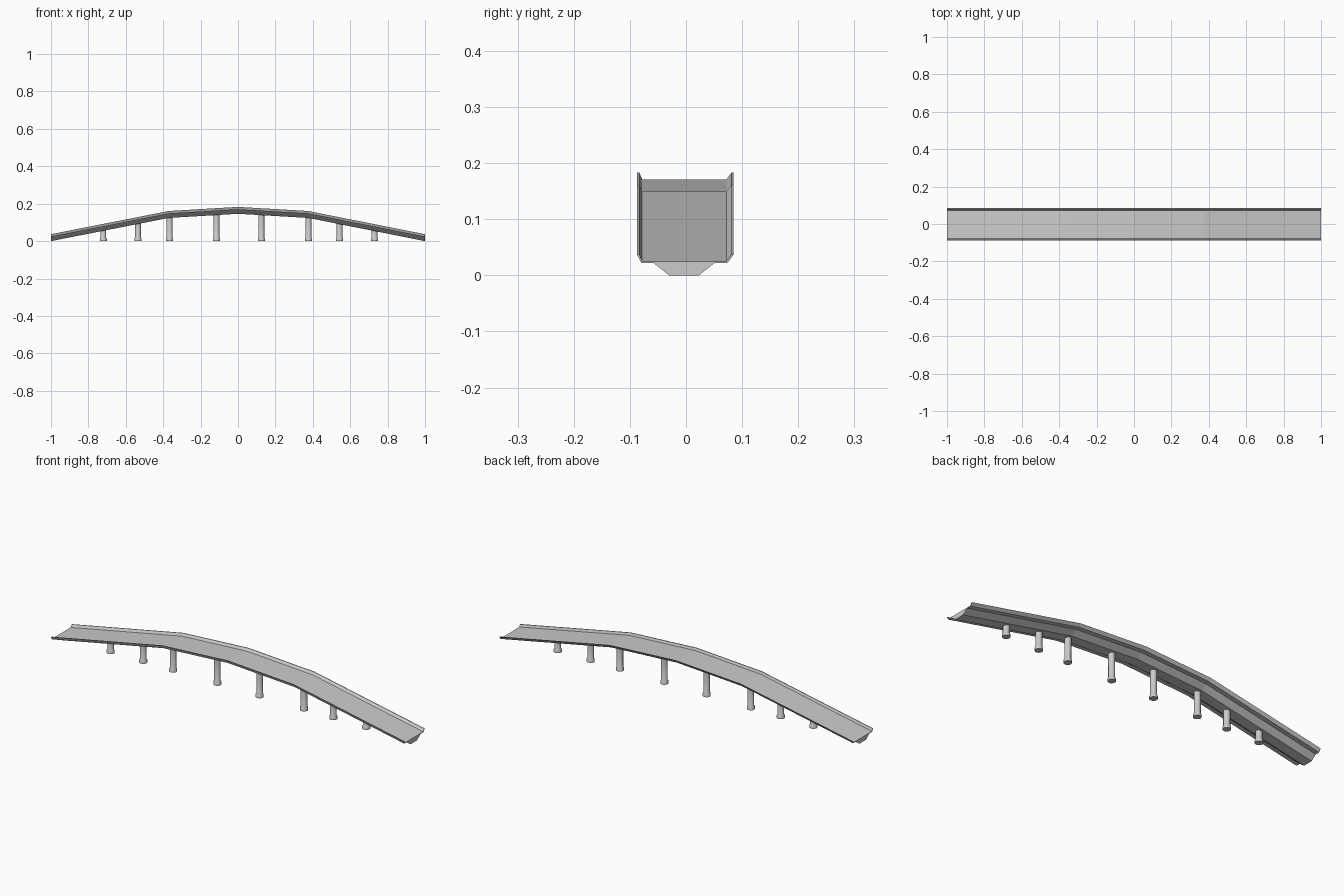
import bpy, bmesh, math
from mathutils import Matrix

if "Cube" in bpy.data.objects:
    bpy.data.objects.remove(bpy.data.objects["Cube"])

YC = -0.0035  # centre line of the girder and piers
# Deck surface height along the bridge
PATH = [(-1.0, 0.025), (-0.37, 0.149), (0.0, 0.171), (0.375, 0.149), (1.0, 0.025)]
# Cross-section (y, height relative to deck): flared parapets, thin wings, box girder
SECTION = [(-0.087, 0.012), (-0.080, -0.003), (-0.058, -0.003), (-0.030, -0.025),
           (0.023, -0.025), (0.051, -0.003), (0.074, -0.003), (0.085, 0.012),
           (0.081, 0.012), (0.072, 0.0), (-0.078, 0.0), (-0.083, 0.012)]


def finish(name, bm):
    bmesh.ops.recalc_face_normals(bm, faces=bm.faces[:])
    mesh = bpy.data.meshes.new(name)
    bm.to_mesh(mesh)
    bm.free()
    obj = bpy.data.objects.new(name, mesh)
    bpy.context.collection.objects.link(obj)
    return obj


def deck_height(x):
    for (x0, z0), (x1, z1) in zip(PATH, PATH[1:]):
        if x0 <= x <= x1:
            return z0 + (z1 - z0) * (x - x0) / (x1 - x0)


def loft(bm, rings):
    n = len(rings[0])
    for a, b in zip(rings, rings[1:]):
        for i in range(n):
            j = (i + 1) % n
            bm.faces.new((a[i], a[j], b[j], b[i]))
    bm.faces.new(rings[0])
    bm.faces.new(rings[-1][::-1])


# Arched deck with parapets and girder, swept along the path
bm = bmesh.new()
loft(bm, [[bm.verts.new((x, y, z + h)) for y, h in SECTION] for x, z in PATH])
finish("bridge_deck", bm)


# Round piers with a wider foot, reaching into the girder
def pier(name, x, sides=16):
    top = deck_height(x) - 0.018
    profile = [(0.019, 0.0), (0.019, 0.012), (0.0155, 0.018), (0.0155, top)]
    bm = bmesh.new()
    rings = []
    for r, z in profile:
        rings.append([bm.verts.new((x + r * math.cos(2 * math.pi * i / sides),
                                    YC + r * math.sin(2 * math.pi * i / sides), z))
                      for i in range(sides)])
    loft(bm, rings)
    obj = finish(name, bm)
    bpy.ops.object.select_all(action='DESELECT')
    obj.select_set(True)
    bpy.context.view_layer.objects.active = obj
    bpy.ops.object.shade_smooth_by_angle(angle=math.radians(30))


for k, x in enumerate((-0.72, -0.535, -0.366, -0.115, 0.125, 0.377, 0.543, 0.73)):
    pier(f"pier_{k + 1}", x)
